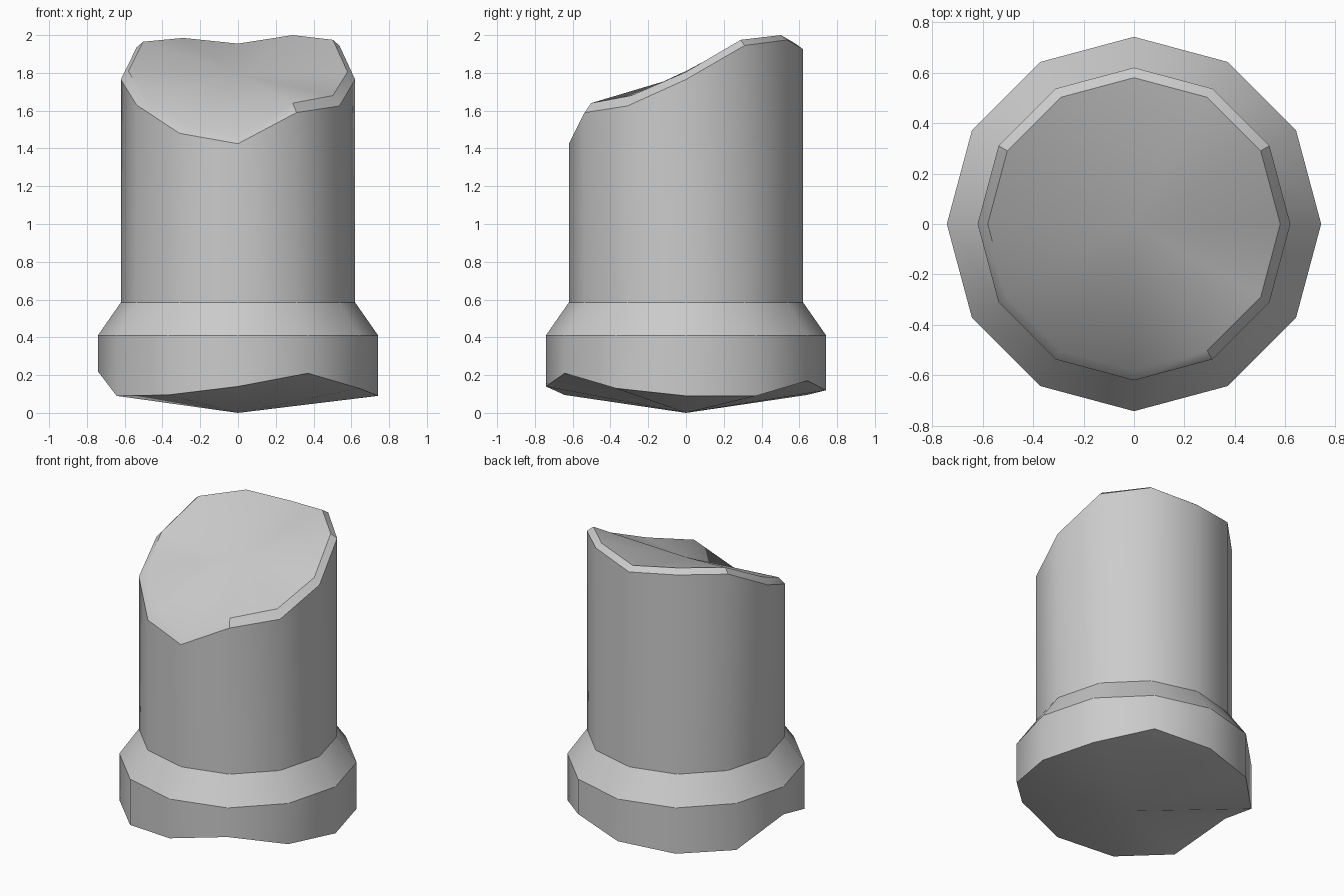
import bpy, bmesh, math

if "Cube" in bpy.data.objects:
    bpy.data.objects.remove(bpy.data.objects["Cube"])

N = 12


def ring(bm, radius, heights):
    """One 12-sided ring starting at +x, going counter-clockwise."""
    return [bm.verts.new((radius * math.cos(2 * math.pi * i / N),
                          radius * math.sin(2 * math.pi * i / N), heights[i]))
            for i in range(N)]


# broken edge heights, every 30 degrees
base_edge = [.09, .09, .17, .12, .095, .09, .22, .09, .095, .14, .21, .13]
top_outer = [1.765, 1.945, 1.975, 1.925, 1.955, 1.935,
             1.765, 1.63, 1.48, 1.425, 1.59, 1.625]
top_inner = [1.805, 1.975, 2.0, 1.955, 1.985, 1.965,
             1.81, 1.675, 1.53, 1.47, 1.64, 1.68]

bm = bmesh.new()

# flared foot, shaft and chipped rim
rings = [ring(bm, .742, base_edge),
         ring(bm, .742, [.41] * N),
         ring(bm, .62, [.585] * N),
         ring(bm, .62, top_outer),
         ring(bm, .58, top_inner)]
for low, high in zip(rings, rings[1:]):
    for i in range(N):
        j = (i + 1) % N
        bm.faces.new((low[i], low[j], high[j], high[i]))

# broken end surfaces, fanned from a centre point
bottom = bm.verts.new((0, 0, 0))
top = bm.verts.new((0, 0, 1.79))
for i in range(N):
    j = (i + 1) % N
    bm.faces.new((bottom, rings[0][j], rings[0][i]))
    bm.faces.new((top, rings[-1][i], rings[-1][j]))

bmesh.ops.recalc_face_normals(bm, faces=bm.faces)
mesh = bpy.data.meshes.new("broken_column")
bm.to_mesh(mesh)
bm.free()
column = bpy.data.objects.new("broken_column", mesh)
bpy.context.collection.objects.link(column)

# smooth sides, sharp break edges
bpy.context.view_layer.objects.active = column
column.select_set(True)
bpy.ops.object.shade_smooth_by_angle(angle=math.radians(32))
